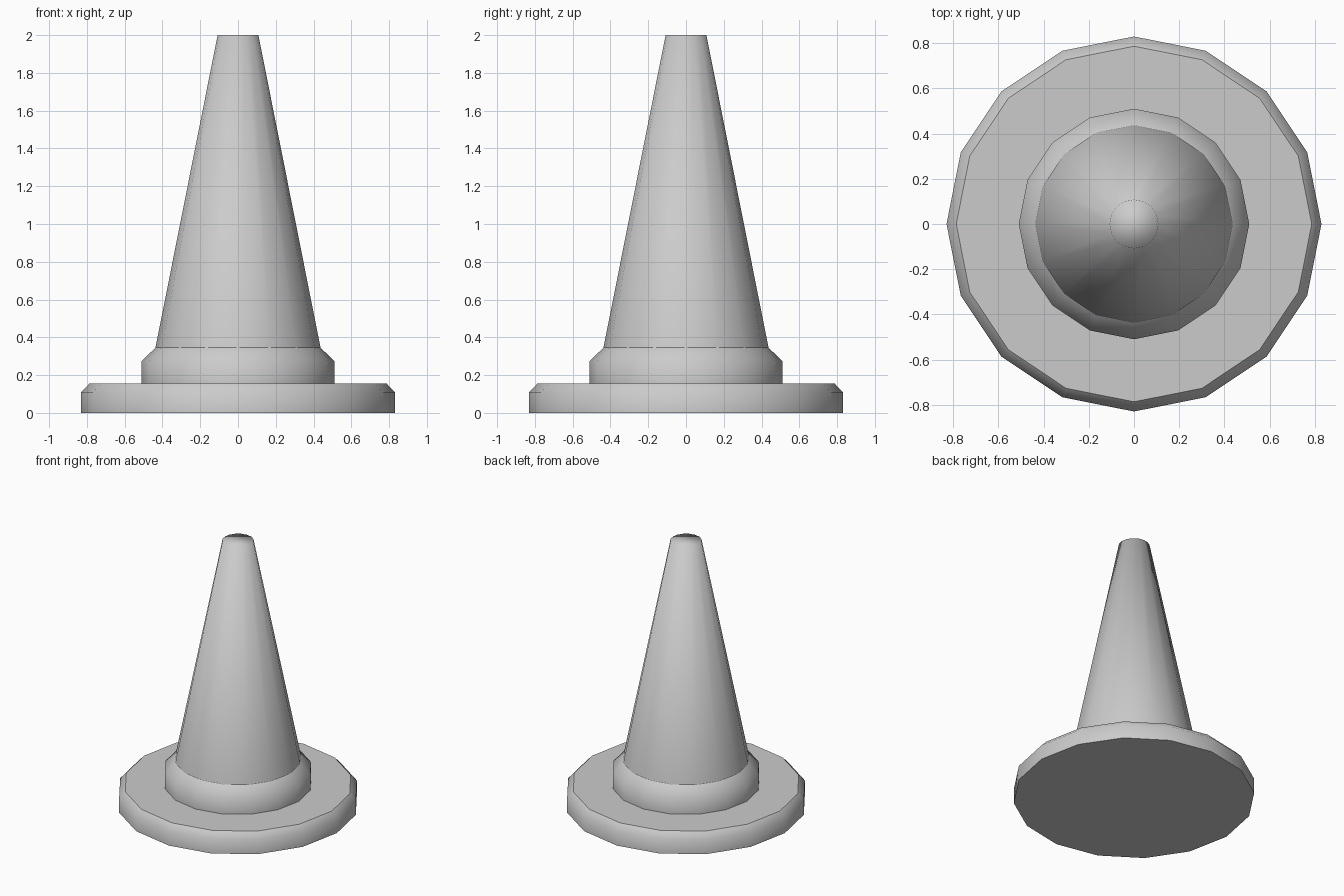
import bpy, bmesh
from math import cos, sin, tau

if "Cube" in bpy.data.objects:
    bpy.data.objects.remove(bpy.data.objects["Cube"])

SIDES = 16
# Profile (radius, height, sharp edge) from the foot up to the tip
PROFILE = [(0.83, 0.0, True), (0.83, 0.11, False), (0.787, 0.155, True),
           (0.51, 0.155, True), (0.51, 0.275, False), (0.437, 0.345, True),
           (0.108, 2.0, False)]


def lathe(name, profile):
    bm = bmesh.new()
    rings = []
    for r, z, _ in profile:
        rings.append([bm.verts.new((r * cos(tau * i / SIDES), r * sin(tau * i / SIDES), z))
                      for i in range(SIDES)])
    for a, b in zip(rings, rings[1:]):
        for i in range(SIDES):
            j = (i + 1) % SIDES
            bm.faces.new((a[i], a[j], b[j], b[i]))
    # Closed underside and tip
    bm.faces.new(rings[0][::-1])
    bm.faces.new(rings[-1])
    for f in bm.faces:
        f.smooth = True
    # Keep the chosen rings crisp
    for ring, (_, _, sharp) in zip(rings, profile):
        for i in range(SIDES):
            bm.edges.get((ring[i], ring[(i + 1) % SIDES])).smooth = not sharp
    mesh = bpy.data.meshes.new(name)
    bm.to_mesh(mesh)
    bm.free()
    obj = bpy.data.objects.new(name, mesh)
    bpy.context.collection.objects.link(obj)
    return obj


# Cone with round base plate and collar
lathe("traffic_cone", PROFILE)
